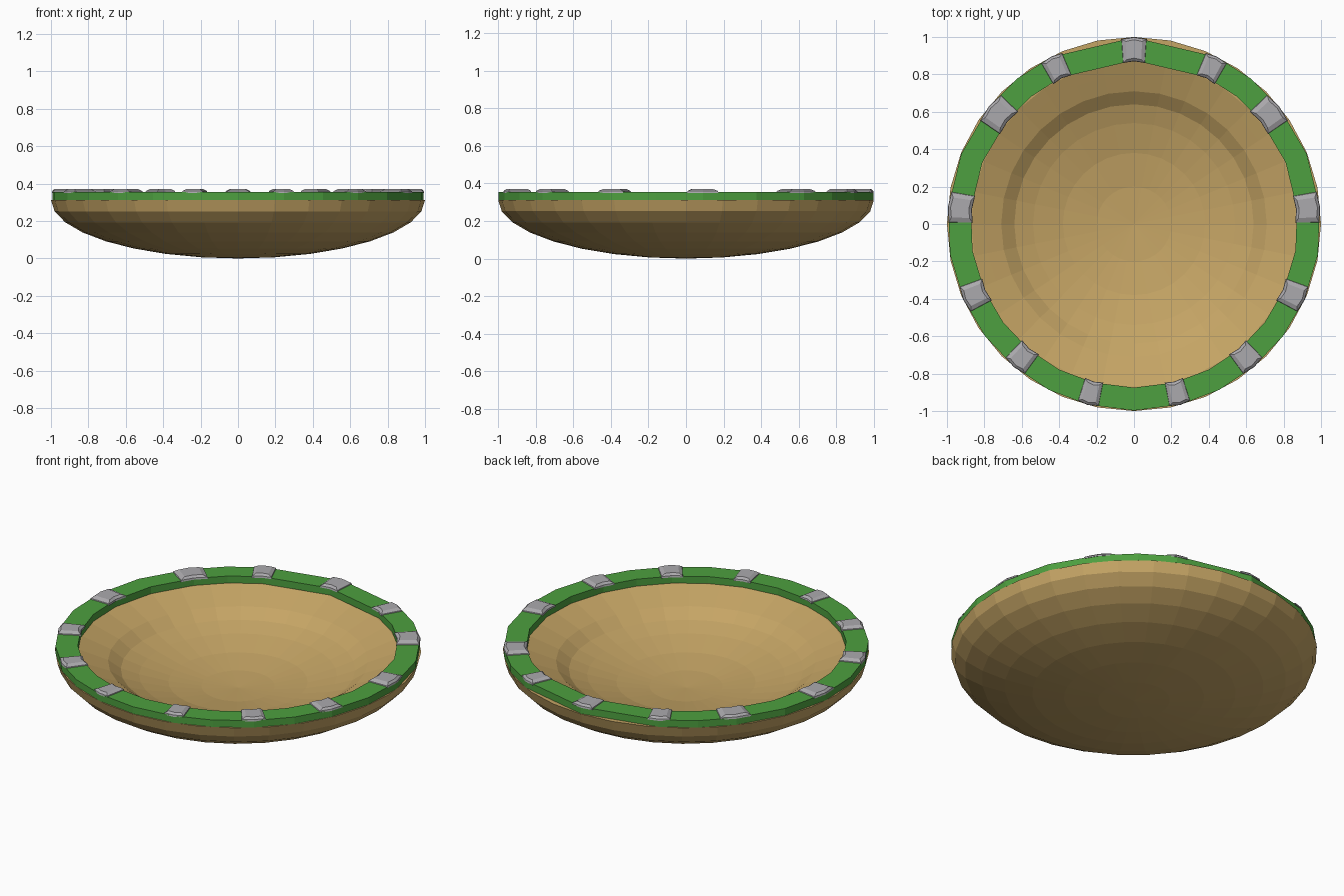
import bpy, bmesh, math

if "Cube" in bpy.data.objects:
    bpy.data.objects.remove(bpy.data.objects["Cube"])


def mat(name, rgb):
    m = bpy.data.materials.new(name)
    m.diffuse_color = (*rgb, 1)
    m.use_nodes = True
    m.node_tree.nodes["Principled BSDF"].inputs["Base Color"].default_value = m.diffuse_color
    return m


TAN = mat("tan earth", (0.56, 0.375, 0.13))
GREEN = mat("grass green", (0.075, 0.35, 0.05))
GREY = mat("stone grey", (0.41, 0.40, 0.42))


def finish(name, bm, material):
    bmesh.ops.recalc_face_normals(bm, faces=bm.faces)
    me = bpy.data.meshes.new(name)
    bm.to_mesh(me)
    bm.free()
    me.materials.append(material)
    ob = bpy.data.objects.new(name, me)
    bpy.context.collection.objects.link(ob)
    return ob


def polar(r, a, z):
    # angle measured from the back (+y) towards +x
    return (r * math.sin(a), r * math.cos(a), z)


def lathe(name, profile, angles, material, closed=False):
    bm = bmesh.new()
    rings = []
    for r, z in profile:
        if r < 1e-5:
            rings.append([bm.verts.new((0, 0, z))] * len(angles))
        else:
            rings.append([bm.verts.new(polar(r, a, z)) for a in angles])
    n = len(angles)
    pairs = list(zip(rings, rings[1:])) + ([(rings[-1], rings[0])] if closed else [])
    for A, B in pairs:
        for i in range(n):
            j = (i + 1) % n
            bm.faces.new(list(dict.fromkeys((A[i], A[j], B[j], B[i]))))
    return finish(name, bm, material)


# bowl: squashed half sphere outside, shallower dished inside
outer = [(math.sin(k * math.pi / 16), 0.313 * (1 - math.cos(k * math.pi / 16)))
         for k in range(9)]
inner = [(0.87, 0.312), (0.80, 0.285), (0.71, 0.25), (0.64, 0.20),
         (0.54, 0.165), (0.38, 0.125), (0.20, 0.10), (0, 0.09)]
lathe("bowl", outer + inner, [math.tau * i / 32 for i in range(32)], TAN)

# stone directions (degrees from the back) and widths, mirrored left to right
half = [(0, .13), (26.4, .12), (51, .17), (84.8, .16), (114, .14), (140, .13), (165.7, .11)]
stones = half + [(360 - a, w) for a, w in half[:0:-1]]

# grass rim: corners at the stones and between them
corners = []
for i, (a, w) in enumerate(stones):
    b = stones[(i + 1) % len(stones)][0] or 360
    corners.append(math.radians(a))
    if a != 0 and b != 360:
        corners.append(math.radians((a + b) / 2))
lathe("grass_rim", [(0.875, 0.313), (0.997, 0.313), (0.997, 0.355), (0.875, 0.355)],
      corners, GREEN, closed=True)

# stones: low chamfered blocks that follow the rim
for k, (deg, w) in enumerate(stones):
    a0 = math.radians(deg)
    bm = bmesh.new()
    rows = []
    for z, s, r0, r1 in ((0.35, 1, 0.870, 0.999), (0.36, 0.95, 0.872, 0.997),
                         (0.371, 0.64, 0.887, 0.985)):
        d = s * w / 2 / 0.94
        loop = [(r0, -d), (r0, 0), (r0, d), (r1, d), (r1, 0), (r1, -d)]
        rows.append([bm.verts.new(polar(r * (1 - 0.008 * (t != 0)), a0 + t, z))
                     for r, t in loop])
    for A, B in zip(rows, rows[1:]):
        for i in range(6):
            j = (i + 1) % 6
            bm.faces.new((A[i], A[j], B[j], B[i]))
    for R in (rows[0], rows[-1]):
        bm.faces.new((R[0], R[1], R[4], R[5]))
        bm.faces.new((R[1], R[2], R[3], R[4]))
    finish(f"rim_stone_{k + 1}", bm, GREY)
